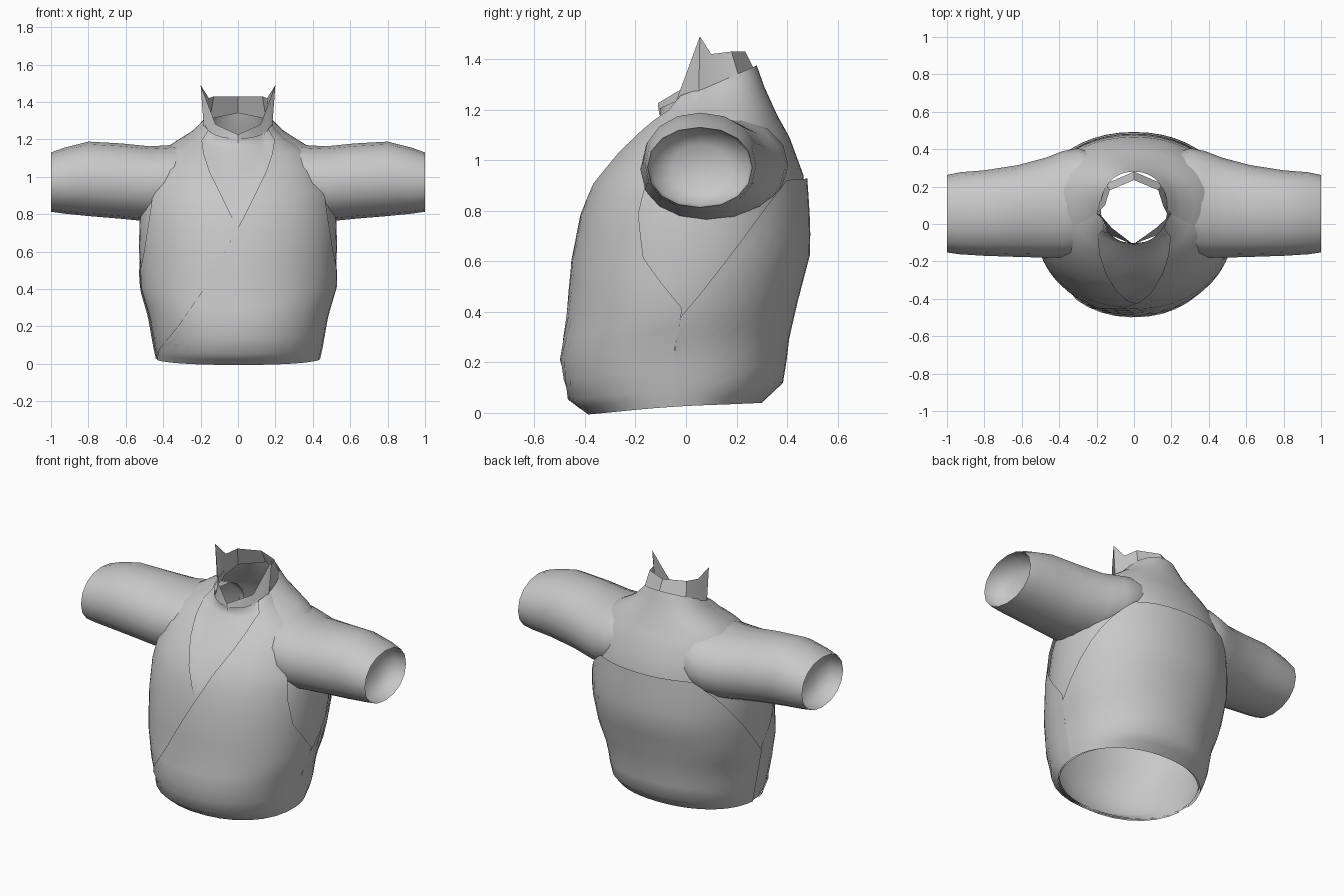
import bpy, bmesh, math
from mathutils import Vector

cube = bpy.data.objects.get("Cube")
if cube:
    bpy.data.objects.remove(cube, do_unlink=True)

cloth = bpy.data.materials.new("grey_cloth")
cloth.use_nodes = True
GREY = (0.58, 0.58, 0.58, 1)
cloth.diffuse_color = GREY
cloth.node_tree.nodes["Principled BSDF"].inputs["Base Color"].default_value = GREY


def grid_object(name, rows, closed=False, cap_last=False, angle=50, flip=False):
    """Skin a list of equally long point rows."""
    bm = bmesh.new()
    vs = [[bm.verts.new(p) for p in row] for row in rows]
    n = len(rows[0])
    for a, b in zip(vs, vs[1:]):
        for i in range(n if closed else n - 1):
            j = (i + 1) % n
            bm.faces.new((a[i], a[j], b[j], b[i]))
    if cap_last:
        bm.faces.new(vs[-1])
    if flip:
        bmesh.ops.reverse_faces(bm, faces=bm.faces[:])
    me = bpy.data.meshes.new(name)
    bm.to_mesh(me)
    bm.free()
    me.materials.append(cloth)
    ob = bpy.data.objects.new(name, me)
    bpy.context.collection.objects.link(ob)
    bpy.ops.object.select_all(action="DESELECT")
    ob.select_set(True)
    bpy.context.view_layer.objects.active = ob
    bpy.ops.object.shade_smooth_by_angle(angle=math.radians(angle))
    return ob


# Body rings, hem to neck: front y, front z, back y, back z, half width
RINGS = [(-.38, .005, .29, .05, .425), (-.455, .06, .375, .13, .44),
         (-.485, .21, .395, .30, .468), (-.46, .38, .43, .45, .515),
         (-.44, .60, .48, .64, .53), (-.405, .78, .475, .80, .525),
         (-.36, .90, .465, .94, .505), (-.27, 1.02, .41, 1.09, .47),
         (-.185, 1.11, .36, 1.18, .40), (-.13, 1.17, .31, 1.29, .25),
         (-.105, 1.205, .28, 1.375, .178)]
TOP = len(RINGS) - 1
P = 0.94


def lerp_list(items, v):
    i = min(int(v), len(items) - 2)
    t = v - i
    return items[i] * (1 - t) + items[i + 1] * t


def ring_at(v):
    return lerp_list([Vector(r) for r in RINGS], v)


def power(c):
    return math.copysign(abs(c) ** P, c)


def raw(u, v):
    """Point on the body; u = 0 is the front, positive u goes to +x."""
    yf, zf, yb, zb, w = ring_at(v)
    k = (1 - power(math.cos(u))) / 2
    return Vector((w * power(math.sin(u)), yf + (yb - yf) * k, zf + (zb - zf) * k))


def body(u, v, off=0.0):
    e = 0.02
    du = raw(u + e, v) - raw(u - e, v)
    dv = raw(u, min(v + e, TOP)) - raw(u, max(v - e, 0))
    return raw(u, v) + du.cross(dv).normalized() * off


def u_of_x(x, v):
    s = min(1, abs(x) / ring_at(v)[4]) ** (1 / P)
    return math.copysign(math.asin(s), x)


# Inner body, sunk slightly inside the neckline
EDGE = [-.42, -.41, -.30, -.19, -.07, .03, .09, .15, .18, .19, .155]
VS = [i / 2 for i in range(2 * TOP + 1)]
COLS = 48
rows = []
for v in VS:
    row = []
    for c in range(COLS):
        u = 2 * math.pi * c / COLS
        p = raw(u, v)
        inside = p.y < 0.1 and 5 < v < TOP and abs(p.x) < lerp_list(EDGE, v) - .01
        row.append(body(u, v, -.02 if inside else 0))
    rows.append(row)
grid_object("body", rows, closed=True)

# Crossed front panels: the left one lies over the right one
SIDE = [90, 90, 90, 90, 68, 62, 62, 62, 65, 75, 85]
for name, side, off in (("left_front_panel", 1, .014), ("right_front_panel", -1, .007)):
    rows = []
    for v in VS:
        u0 = u_of_x(lerp_list(EDGE, v), v)
        u1 = max(math.radians(lerp_list(SIDE, v)), u0 + .05)
        row = []
        for c in range(15):
            k = c / 14
            fade = 1 - k * k if v > 6 else 1
            row.append(body(side * (u0 + (u1 - u0) * k), v, off * fade))
        rows.append(row)
    grid_object(name, rows, flip=side < 0)

# Back panel, its top edge dropping to a point at each side
rows = []
for r in range(13):
    row = []
    for c in range(25):
        d = math.radians(-90 + 180 * c / 24)
        top = 2.8 + 3.1 * min(1, math.cos(d) * 1.25)
        row.append(body(math.pi + d, top * r / 12, .014))
    rows.append(row)
grid_object("back_panel", rows)

# Sleeves flare into the shoulders and end in a hollow cuff:
# x, front y, back y, bottom z, top z
SLEEVE = [(.22, -.10, .38, .82, 1.18), (.30, -.17, .405, .785, 1.178),
          (.38, -.18, .39, .765, 1.168), (.47, -.18, .355, .76, 1.163),
          (.62, -.176, .315, .775, 1.178), (.80, -.17, .287, .79, 1.188),
          (.93, -.162, .277, .803, 1.155), (1.0, -.152, .262, .813, 1.13),
          (.93, -.14, .25, .825, 1.12), (.88, -.06, .17, .88, 1.06)]
for name, side in (("left_sleeve", 1), ("right_sleeve", -1)):
    rows = []
    for x, y0, y1, z0, z1 in SLEEVE:
        row = []
        for c in range(16):
            a = 2 * math.pi * c / 16
            row.append((side * x, (y0 + y1) / 2 + (y1 - y0) / 2 * power(math.cos(a)),
                        (z0 + z1) / 2 + (z1 - z0) / 2 * power(math.sin(a))))
        rows.append(row)
    grid_object(name, rows, closed=True, cap_last=True, angle=65, flip=side < 0)

# Standing collar with a pointed tip on each side, rooted under the neck rim
LOW = [(0, -.106, 1.18), (.135, -.055, 1.19), (.18, .05, 1.23),
       (.18, .13, 1.27), (.15, .215, 1.31), (0, .28, 1.34)]
HIGH = [(0, -.112, 1.225), (.12, -.02, 1.28), (.20, .055, 1.49),
        (.155, .10, 1.42), (.13, .18, 1.43), (0, .235, 1.43)]


def full_ring(half):
    return half + [(-x, y, z) for x, y, z in half[-2:0:-1]]


grid_object("collar", [full_ring(LOW), full_ring(HIGH)], closed=True, angle=40)
